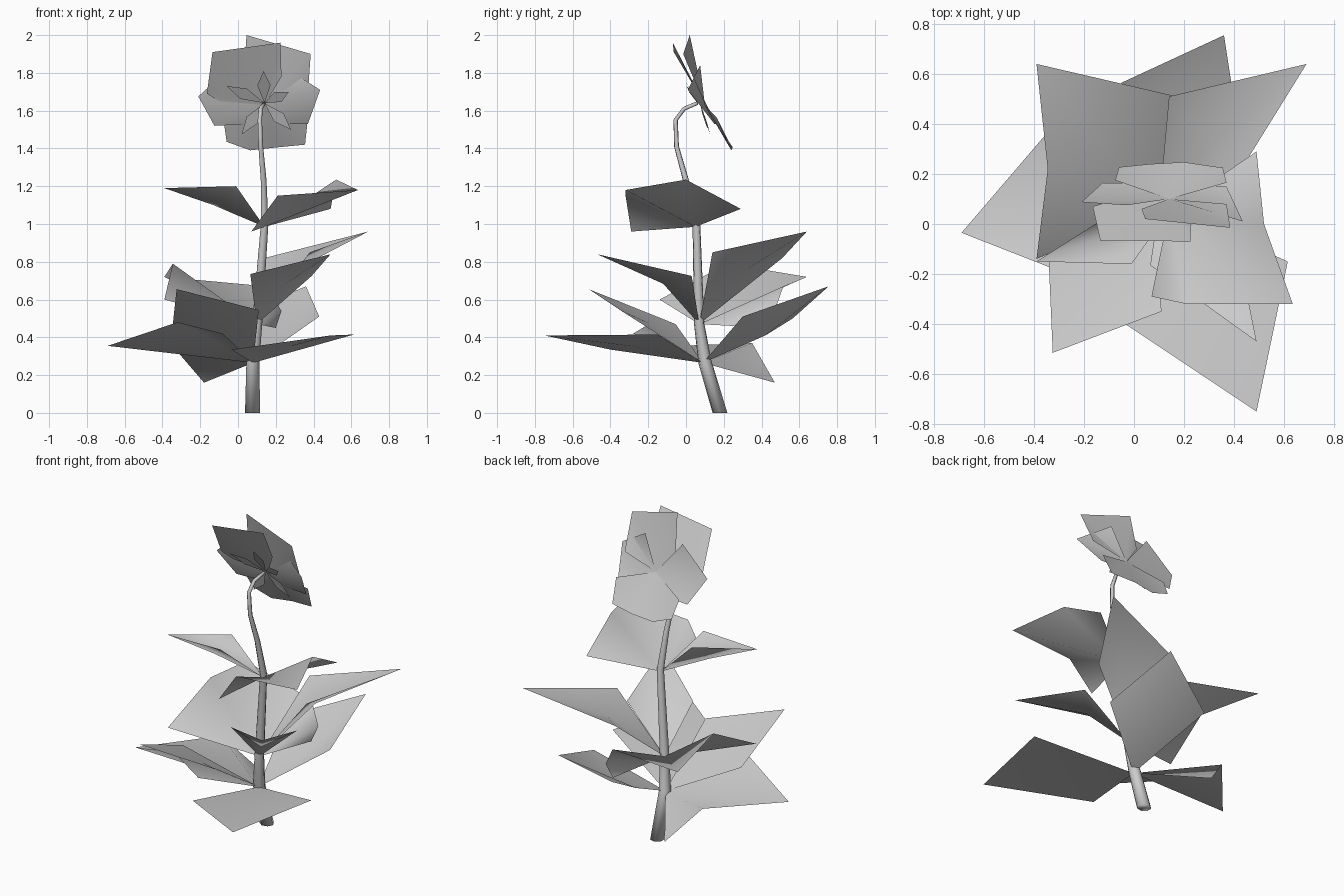
import bpy
import bmesh
import math
from mathutils import Vector

cube = bpy.data.objects.get("Cube")
if cube:
    bpy.data.objects.remove(cube, do_unlink=True)

grey = bpy.data.materials.new("plain grey")
grey.use_nodes = True
shade = (0.6, 0.6, 0.6, 1)
grey.diffuse_color = shade
grey.node_tree.nodes["Principled BSDF"].inputs["Base Color"].default_value = shade


def finish(name, bm):
    """Turn a bmesh into a smooth shaded object."""
    for face in bm.faces:
        face.smooth = True
    mesh = bpy.data.meshes.new(name)
    bm.to_mesh(mesh)
    bm.free()
    mesh.materials.append(grey)
    obj = bpy.data.objects.new(name, mesh)
    bpy.context.collection.objects.link(obj)
    return obj


def fan(name, centre, rim, closed=False):
    """Thin blade made of triangles that spread from one point."""
    bm = bmesh.new()
    hub = bm.verts.new(centre)
    edge = [bm.verts.new(p) for p in rim]
    following = edge[1:] + (edge[:1] if closed else [])
    for a, b in zip(edge, following):
        bm.faces.new((hub, a, b))
    return finish(name, bm)


def kite_leaf(name, base, left, tip, right, middle=None):
    """Four-cornered leaf, bent at a point on its midrib."""
    base, left, tip, right = map(Vector, (base, left, tip, right))
    if middle is None:
        middle = ((left + right) / 2 + base.lerp(tip, 0.45)) / 2
    fan(name, middle, (base, right, tip, left), closed=True)


# Stem: tapered tube along a bent path, hooked at the top
def tube(name, path, sides):
    bm = bmesh.new()
    points = [Vector(p[:3]) for p in path]
    rings = []
    for i, point in enumerate(points):
        before, after = points[max(i - 1, 0)], points[min(i + 1, len(points) - 1)]
        along = (after - before).normalized()
        side = along.cross(Vector((1, 0, 0))).normalized()
        across = side.cross(along).normalized()
        ring = []
        for k in range(sides):
            turn = math.tau * k / sides
            offset = across * math.cos(turn) + side * math.sin(turn)
            spot = point + offset * path[i][3]
            if i == 0:
                spot.z = 0
            ring.append(bm.verts.new(spot))
        rings.append(ring)
    for low, high in zip(rings, rings[1:]):
        for k in range(sides):
            n = (k + 1) % sides
            bm.faces.new((low[k], low[n], high[n], high[k]))
    bm.faces.new(rings[0])
    bm.faces.new(rings[-1])
    bmesh.ops.recalc_face_normals(bm, faces=bm.faces)
    return finish(name, bm)


tube("stem", [
    (0.075, 0.18, 0, 0.042),
    (0.077, 0.1, 0.27, 0.036),
    (0.1, 0.07, 0.47, 0.028),
    (0.14, 0.055, 1, 0.021),
    (0.135, 0, 1.23, 0.016),
    (0.12, -0.05, 1.41, 0.013),
    (0.115, -0.055, 1.55, 0.012),
    (0.12, -0.01, 1.61, 0.011),
    (0.14, 0.06, 1.64, 0.01),
], 7)

# Upper leaves
top_node = (0.14, 0.05, 0.985)
kite_leaf("upper_right_leaf", top_node, (-0.01, -0.16, 1.2), (-0.39, -0.15, 1.19),
          (-0.076, 0.05, 1.195), (-0.13, -0.05, 1.1))
fan("upper_left_leaf", top_node, [
    (0.07, -0.29, 0.96), (0.21, -0.32, 1.15), (0.635, -0.32, 1.18),
    (0.52, 0, 1.235), (0.49, 0.29, 1.08)])

# Middle leaves
mid_node = (0.1, 0.07, 0.47)
kite_leaf("middle_back_leaf", mid_node, (0.14, 0.51, 0.82), (0.69, 0.64, 0.96),
          (0.38, 0.14, 0.85))
kite_leaf("middle_front_leaf", mid_node, (0.065, -0.165, 0.735), (0.49, -0.47, 0.84),
          (0.39, 0.03, 0.725))
fan("middle_right_leaf", mid_node, [
    (-0.39, -0.14, 0.6), (-0.345, 0.22, 0.79), (-0.39, 0.64, 0.72),
    (0.15, 0.515, 0.67), (0.23, 0.47, 0.54), (0.2, 0.44, 0.45)])

# Lower leaves
low_node = (0.08, 0.09, 0.265)
kite_leaf("lower_front_right_leaf", low_node, (0.11, -0.35, 0.545),
          (-0.325, -0.515, 0.655), (-0.345, -0.055, 0.47))
kite_leaf("lower_front_leaf", low_node, (-0.035, -0.4, 0.335), (0.49, -0.75, 0.41),
          (0.615, -0.15, 0.415))
kite_leaf("lower_back_leaf", low_node, (-0.05, 0.565, 0.5), (0.36, 0.755, 0.67),
          (0.43, 0.3, 0.51), (0.22, 0.42, 0.41))
fan("lower_right_leaf", low_node, [
    (-0.18, 0.47, 0.16), (-0.36, 0.35, 0.37), (-0.69, -0.035, 0.355),
    (-0.32, -0.18, 0.48), (-0.08, -0.28, 0.42)])


# Flower: overlapping petals on a tilted plane that faces back and up
def on_flower(x, z, shift):
    return Vector((x, 0.1 - 0.5 * (z - 1.63) + shift, z))


def petal(name, outline):
    rim = [on_flower(*corner) for corner in outline]
    return fan(name, on_flower(0.14, 1.63, 0), rim)


petal("petal_top_right", [
    (-0.1, 1.65, 0), (-0.165, 1.69, 0), (-0.135, 1.91, -0.025),
    (0.225, 1.96, -0.005), (0.23, 1.78, -0.01)])
petal("petal_top_left", [
    (0.03, 1.77, 0.03), (0.045, 2, 0.105), (0.385, 1.9, 0.02), (0.37, 1.69, 0.01)])
petal("petal_left", [
    (0.23, 1.84, 0.08), (0.435, 1.71, -0.05), (0.37, 1.53, 0), (0.22, 1.53, 0.01)])
petal("petal_right", [
    (0.09, 1.53, 0.01), (-0.125, 1.52, 0.01), (-0.21, 1.675, 0.01),
    (-0.03, 1.84, 0.08)])
petal("petal_bottom", [
    (0.37, 1.56, 0.03), (0.355, 1.42, 0.02), (0.2, 1.405, 0.035),
    (0.065, 1.39, 0.02), (-0.06, 1.435, 0.03), (-0.075, 1.54, 0.03)])

# Sepals: narrow pointed blades around the stem end, curling forward
heart = on_flower(0.14, 1.64, -0.02)
tips = [(0.135, 1.81), (-0.06, 1.73), (0.02, 1.475), (0.28, 1.5), (0.27, 1.7)]
for number, (x, z) in enumerate(tips):
    tip = on_flower(x, z, -0.05)
    reach = tip - heart
    flank = reach.cross(Vector((0, 0.88, 0.45))).normalized() * 0.035
    waist = heart + reach * 0.55
    fan("sepal_%d" % (number + 1), heart, (waist - flank, tip, waist + flank))
